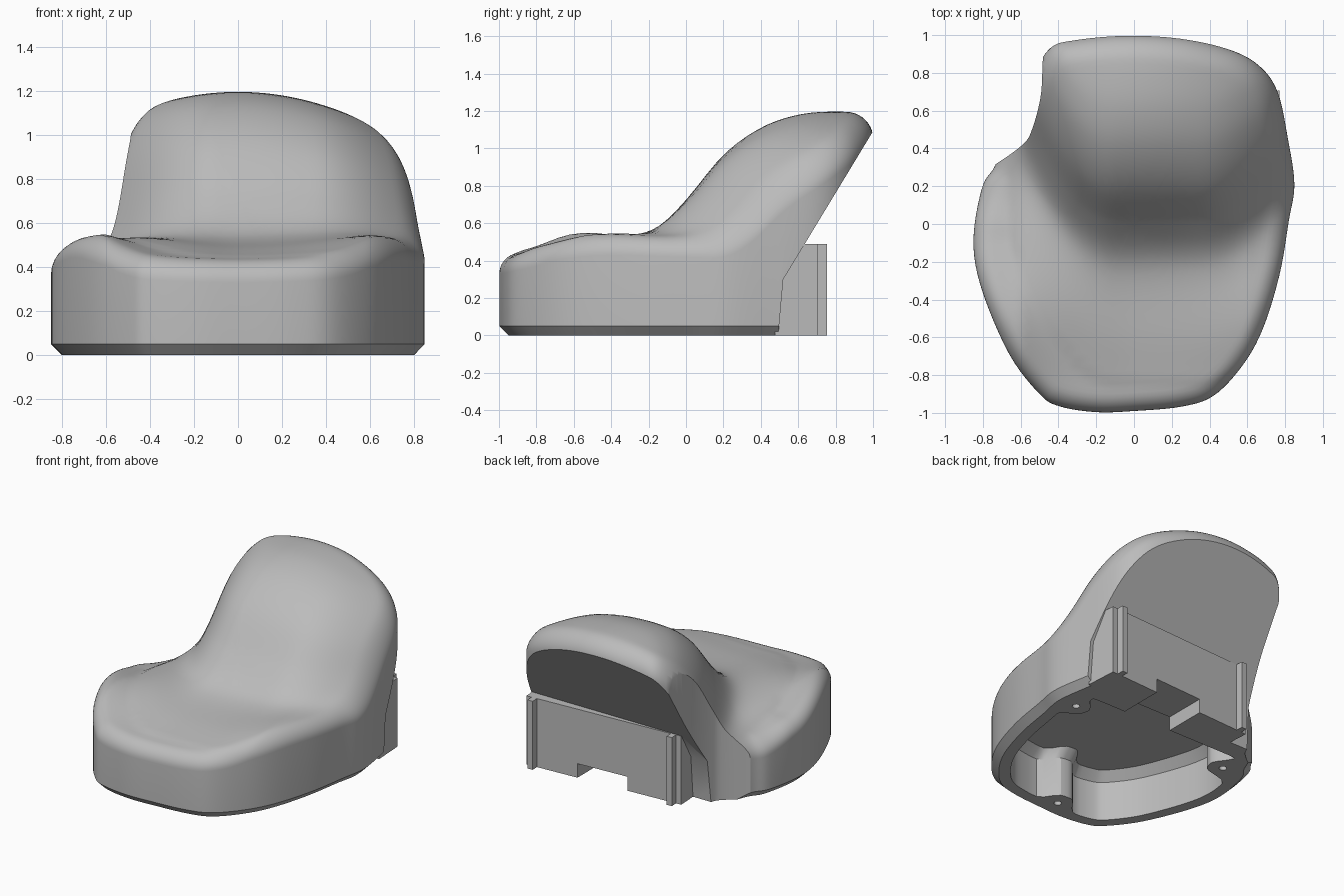
import bpy, bmesh, math
from mathutils import Vector

cube = bpy.data.objects.get("Cube")
if cube:
    bpy.data.objects.remove(cube)

grey = bpy.data.materials.new("plain grey")
grey.use_nodes = True
grey.diffuse_color = (0.5, 0.5, 0.5, 1)
grey.node_tree.nodes["Principled BSDF"].inputs["Base Color"].default_value = (0.5, 0.5, 0.5, 1)


def make_object(name, bm):
    bmesh.ops.recalc_face_normals(bm, faces=bm.faces)
    mesh = bpy.data.meshes.new(name)
    bm.to_mesh(mesh)
    bm.free()
    mesh.materials.append(grey)
    obj = bpy.data.objects.new(name, mesh)
    bpy.context.collection.objects.link(obj)
    return obj


def spline(points, closed, steps):
    """Smooth curve through 2D points."""
    n, out = len(points), []
    for i in range(n if closed else n - 1):
        pick = [(i + k) % n if closed else min(max(i + k, 0), n - 1) for k in (-1, 0, 1, 2)]
        a, b, c, d = (Vector(points[k]) for k in pick)
        for s in range(steps):
            t = s / steps
            out.append((2 * b + (c - a) * t + (2 * a - 5 * b + 4 * c - d) * t ** 2
                        + (3 * b - a - 3 * c + d) * t ** 3) / 2)
    return out


def loft(bm, rings):
    """Skin a stack of closed loops and return their vertices."""
    loops = [[bm.verts.new(p) for p in ring] for ring in rings]
    for low, high in zip(loops, loops[1:]):
        for i in range(len(low)):
            j = (i + 1) % len(low)
            bm.faces.new((low[i], low[j], high[j], high[i]))
    return loops


def solid(name, rings):
    """Loft loops and cap both ends."""
    bm = bmesh.new()
    loops = loft(bm, rings)
    bm.faces.new(loops[0])
    bm.faces.new(loops[-1])
    return make_object(name, bm)


def prism(name, profile_yz, x0, x1):
    return solid(name, [[(x, y, z) for y, z in profile_yz] for x in (x0, x1)])


def box(name, x0, x1, y0, y1, z0, z1):
    return prism(name, [(y0, z0), (y1, z0), (y1, z1), (y0, z1)], x0, x1)


def combine(target, tool, operation="DIFFERENCE"):
    tool.hide_render = True
    mod = target.modifiers.new("combine", "BOOLEAN")
    mod.operation, mod.solver, mod.object = operation, "EXACT", tool
    bpy.context.view_layer.objects.active = target
    bpy.ops.object.modifier_apply(modifier=mod.name)
    bpy.data.objects.remove(tool)


# Plan outline of the seat
outline = spline([
    (0, -.99), (.25, -.967), (.42, -.91), (.57, -.755), (.68, -.56), (.77, -.27),
    (.82, .02), (.849, .21), (.815, .45), (.76, .7), (.66, .84), (.5, .925),
    (.24, .985), (-.05, 1), (-.31, .975), (-.45, .925), (-.57, .72), (-.66, .5),
    (-.735, .31), (-.805, .19), (-.85, -.09), (-.805, -.35),
    (-.66, -.69), (-.5, -.9), (-.395, -.965), (-.2, -.996)], True, 6)

# Height of the sitting surface along its middle
profile = spline([(-2, .4), (-1, .43), (-.8, .455), (-.6, .485), (-.3, .52), (-.15, .58), (0, .725),
                  (.2, .965), (.4, 1.11), (.6, 1.18), (.8, 1.197), (1, 1.185), (1.2, 1.18)], False, 8)


def middle_height(y):
    for a, b in zip(profile, profile[1:]):
        if a.x <= y <= b.x:
            return a.y + (b.y - a.y) * (y - a.x) / (b.x - a.x)
    return profile[0].y


def height(x, y):
    # The backrest sweeps rearward at both sides and its top is arched
    sweep = .4 * (max(0, -.1 - x) / .4) ** 2 + .25 * (max(0, x - .35) / .4) ** 2
    z = middle_height(y - min(sweep, .8))
    z -= .4 * x * x * max(0, z - .5) / .69
    # The seat wings rise at both sides, and the scooped corner sinks
    wing = (.125 if x < 0 else .055) * min(1, (x / .6) ** 2)
    z += wing * math.exp(-((y + .54) / .42) ** 2)
    return z - .09 * math.exp(-((x + .77) / .2) ** 2 - ((y - .27) / .25) ** 2)


def top_point(p, t):
    radius = .1 + .03 * min(1, max(0, p.y / .4))
    inward = max(0, 1 - (1 - t) * p.length / radius)
    x, y = p * t
    return (x, y, height(x, y) - radius * (1 - math.sqrt(1 - inward ** 2)))


def inset(p, amount, z):
    q = p - p.normalized() * amount
    return (q.x, q.y, z)


# Seat shell: bottom chamfer, wall, rounded edge and dished top
STEPS = 28
bm = bmesh.new()
rings = [[inset(p, .05, 0) for p in outline], [(p.x, p.y, .05) for p in outline]]
for k in range(STEPS, 0, -1):
    t = math.sin(k / STEPS * math.pi / 2)
    rings.append([top_point(p, t) for p in outline])
loops = loft(bm, rings)
bm.faces.new(loops[0])
centre = bm.verts.new((0, 0, height(0, 0)))
last = loops[-1]
for i in range(len(last)):
    bm.faces.new((last[i - 1], last[i], centre))
seat = make_object("seat_shell", bm)

# Sloping flat rear of the backrest
combine(seat, prism("rear_cutter", [(.475, -.2), (.52, .3), (1.32, 1.62), (2, 1.62), (2, -.2)], -2, 2))

# Concave upright scoop in one side
scoop = spline([(-.9, .22), (-.735, .315), (-.59, .42), (-.54, .5), (-.495, .67),
                (-.484, .84), (-.475, 1.1)], False, 6)
scoop = [(p.x, p.y) for p in scoop] + [(-1.2, 1.1), (-1.2, .22)]
combine(seat, solid("scoop_cutter", [[(x, y, z) for x, y in scoop] for z in (-.2, 1.5)]))

# Rear mounting block, turned slightly, with a rail near each end
HALF = .59


def place_rear(part):
    part.location = (.18, .672, 0)
    part.rotation_euler.z = math.radians(3.3)
    bpy.context.view_layer.update()
    return part


combine(seat, place_rear(box("mounting_block", -HALF, HALF, -.23, 0, 0, .49)), "UNION")
for name, side in (("left", 1), ("right", -1)):
    x0, x1 = sorted(((HALF - .08) * side, (HALF - .04) * side))
    place_rear(box(f"{name}_rail", x0, x1, -.005, .05, 0, .49))

# Hollow underside with three screw bosses
bosses = [Vector(b) for b in ((.667, .21), (-.05, -.83), (-.58, .205))]


def cavity_point(p, extra, z):
    ray = p.normalized()
    r = p.length - .13
    if ray.y > 0:
        r = min(r, .36 / max(ray.y, .01))
    for b in bosses:
        if ray.dot(b) > 0:
            w = math.exp(-(ray.cross(b) / .11) ** 4)
            r += (min(r, b.length - .1) - r) * w
    q = ray * (r - extra)
    return (q.x, q.y, z)


combine(seat, solid("cavity_cutter", [[cavity_point(p, e, z) for p in outline]
                                      for e, z in ((0, -.1), (0, .28), (.06, .34))]))

for b in bosses:
    bm = bmesh.new()
    bmesh.ops.create_cone(bm, cap_ends=True, segments=20, radius1=.025, radius2=.025, depth=.4)
    bmesh.ops.translate(bm, verts=bm.verts, vec=(b.x, b.y, 0))
    combine(seat, make_object("screw_hole_cutter", bm))

# Notch through the rear rim and block
combine(seat, box("notch_cutter", 0, .38, .3, .9, -.1, .1))

# Smooth shading with sharp edges kept
bpy.ops.object.select_all(action="DESELECT")
seat.select_set(True)
bpy.context.view_layer.objects.active = seat
bpy.ops.object.shade_smooth_by_angle(angle=math.radians(30))
